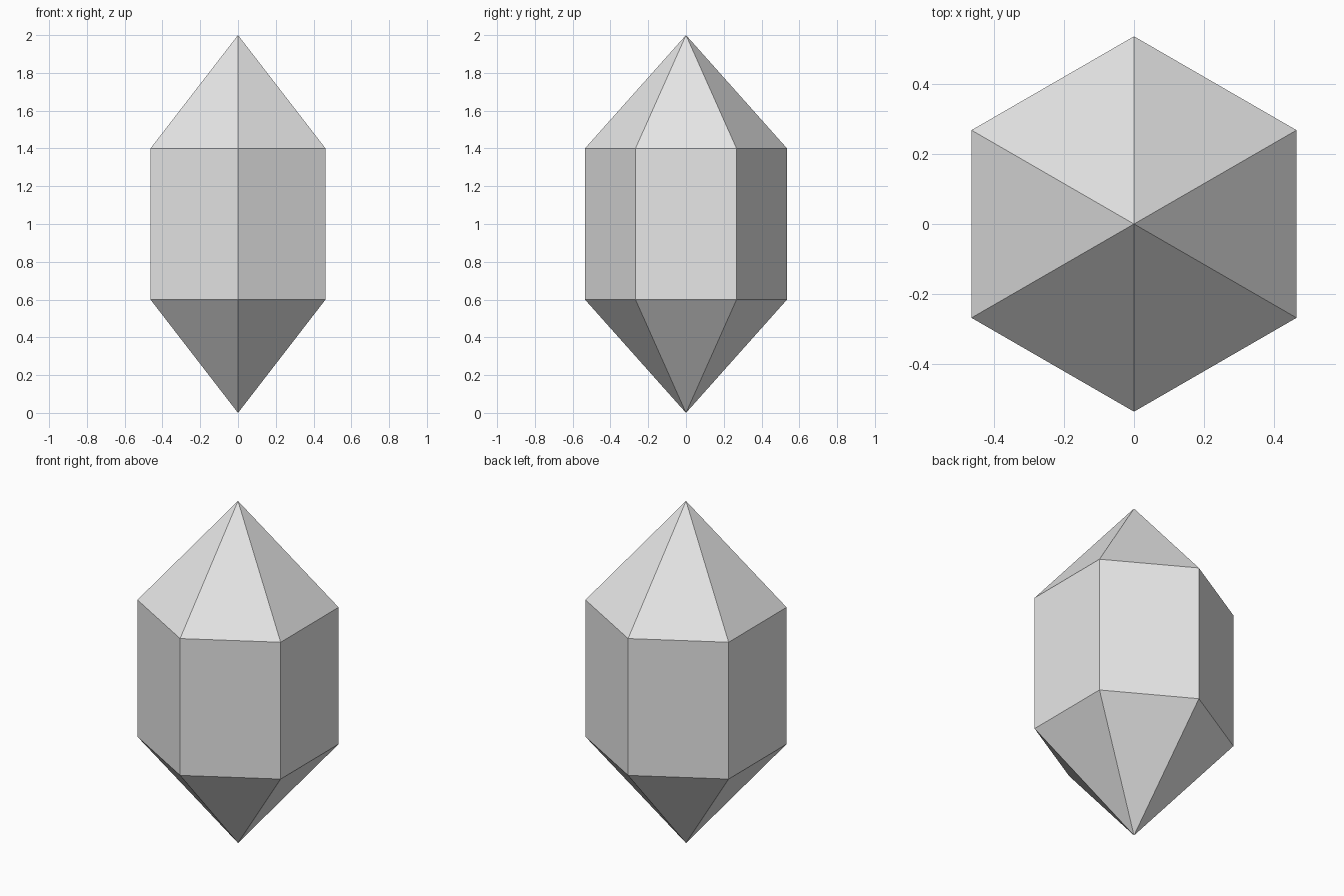
import bpy
import bmesh
from math import cos, sin, pi

cube = bpy.data.objects.get("Cube")
if cube:
    bpy.data.objects.remove(cube, do_unlink=True)

SIDES, RADIUS = 6, 0.535
LOW, HIGH, TOP = 0.6, 1.4, 2.0

# Plain grey material
grey = bpy.data.materials.new("light_grey")
grey.use_nodes = True
color = (0.8, 0.8, 0.8, 1)
grey.diffuse_color = color
grey.node_tree.nodes["Principled BSDF"].inputs["Base Color"].default_value = color

bm = bmesh.new()


def ring(z):
    """Hexagon with corners on the y axis."""
    angles = [pi / 2 + 2 * pi * i / SIDES for i in range(SIDES)]
    return [bm.verts.new((RADIUS * cos(a), RADIUS * sin(a), z)) for a in angles]


# Crystal: prism walls with a pointed cap at each end
bottom_tip, top_tip = bm.verts.new((0, 0, 0)), bm.verts.new((0, 0, TOP))
lower, upper = ring(LOW), ring(HIGH)
for i in range(SIDES):
    j = (i + 1) % SIDES
    bm.faces.new((lower[i], lower[j], upper[j], upper[i]))
    bm.faces.new((upper[i], upper[j], top_tip))
    bm.faces.new((lower[j], lower[i], bottom_tip))
bmesh.ops.recalc_face_normals(bm, faces=bm.faces)

mesh = bpy.data.meshes.new("crystal")
bm.to_mesh(mesh)
bm.free()
mesh.materials.append(grey)
bpy.context.collection.objects.link(bpy.data.objects.new("crystal", mesh))
